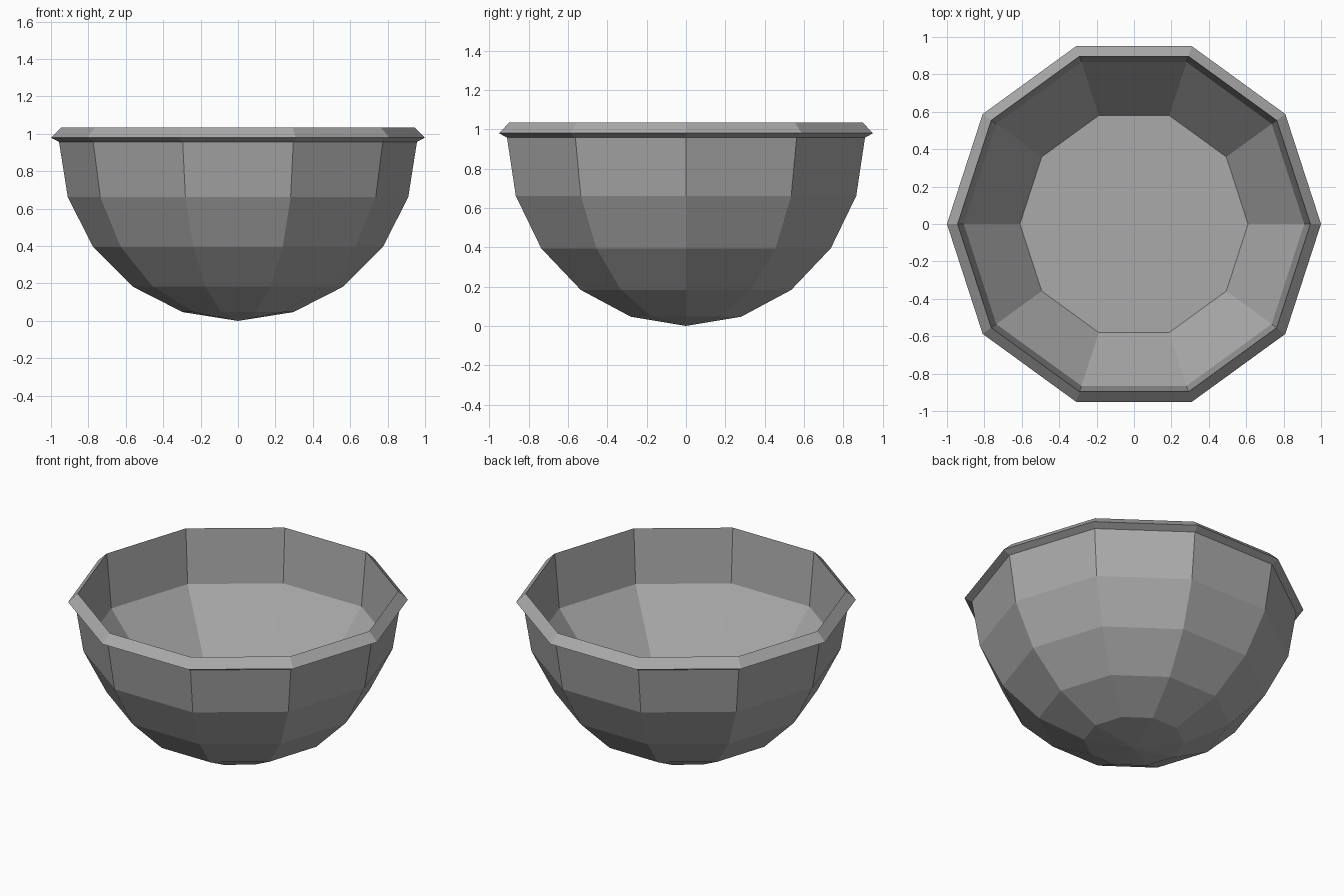
import bpy
import bmesh
from math import cos, sin, pi, tau

cube = bpy.data.objects.get("Cube")
if cube:
    bpy.data.objects.remove(cube, do_unlink=True)

SIDES = 10
RADIUS = 0.957

grey = bpy.data.materials.new("bowl_grey")
grey.use_nodes = True
colour = (0.4, 0.4, 0.4, 1.0)
grey.diffuse_color = colour
grey.node_tree.nodes["Principled BSDF"].inputs["Base Color"].default_value = colour

# Radius and height: half-sphere outside, then the rim, then the inside
profile = [(RADIUS * sin(k * pi / 10), RADIUS * (1 - cos(k * pi / 10))) for k in range(1, 6)]
profile += [(1.0, 0.98), (0.943, 1.035)]
profile += [(0.91, 0.688), (0.61, 0.31)]


def ring(bm, radius, z):
    return [bm.verts.new((radius * cos(tau * i / SIDES), radius * sin(tau * i / SIDES), z))
            for i in range(SIDES)]


bm = bmesh.new()
rings = [ring(bm, r, z) for r, z in profile]

# Walls
for low, high in zip(rings, rings[1:]):
    for i in range(SIDES):
        j = (i + 1) % SIDES
        bm.faces.new((low[i], low[j], high[j], high[i]))

# Pointed underside and flat inner floor
tip = bm.verts.new((0, 0, 0))
for i in range(SIDES):
    bm.faces.new((tip, rings[0][(i + 1) % SIDES], rings[0][i]))
bm.faces.new(rings[-1])
bmesh.ops.recalc_face_normals(bm, faces=bm.faces)

mesh = bpy.data.meshes.new("bowl")
bm.to_mesh(mesh)
bm.free()
mesh.materials.append(grey)
bowl = bpy.data.objects.new("bowl", mesh)
bpy.context.collection.objects.link(bowl)
